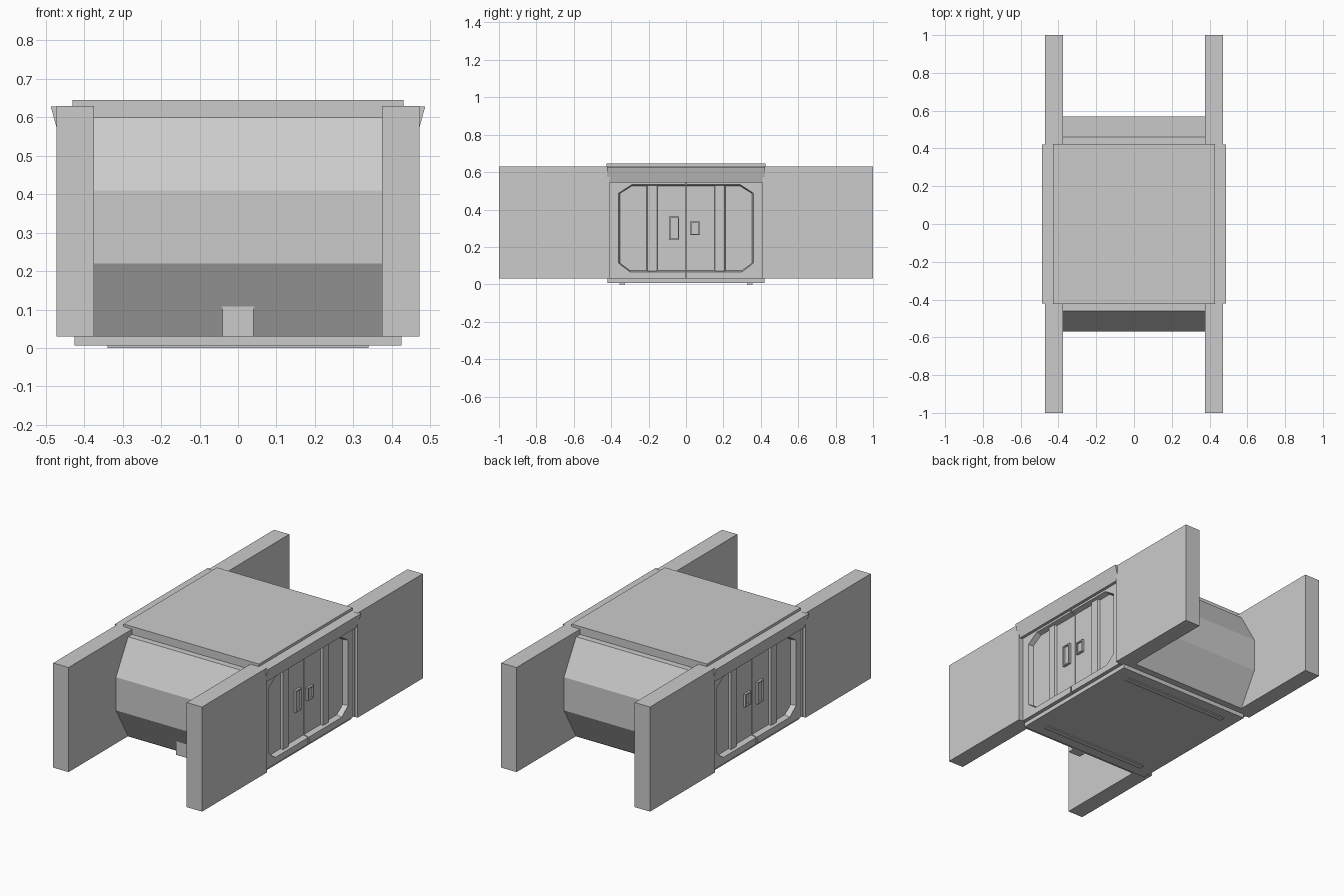
import bpy, bmesh

if "Cube" in bpy.data.objects:
    bpy.data.objects.remove(bpy.data.objects["Cube"])


def make(name, loops, mirror=""):
    """Skin between two matching outlines, then mirror about the given axes."""
    bm = bmesh.new()
    a, b = [[bm.verts.new(p) for p in loop] for loop in loops]
    n = len(a)
    bm.faces.new(a)
    bm.faces.new(b[::-1])
    for i in range(n):
        j = (i + 1) % n
        bm.faces.new((a[i], b[i], b[j], a[j]))
    bmesh.ops.recalc_face_normals(bm, faces=bm.faces)
    me = bpy.data.meshes.new(name)
    bm.to_mesh(me)
    bm.free()
    ob = bpy.data.objects.new(name, me)
    bpy.context.collection.objects.link(ob)
    if mirror:
        m = ob.modifiers.new("Mirror", "MIRROR")
        m.use_axis = ["X" in mirror, "Y" in mirror, False]
        m.use_mirror_merge = False
    return ob


def box(name, x, y, z, mirror=""):
    loops = [[(x[0], y[0], h), (x[1], y[0], h), (x[1], y[1], h), (x[0], y[1], h)] for h in z]
    return make(name, loops, mirror)


def prism_x(name, x0, prof0, x1, prof1, mirror=""):
    return make(name, [[(x0, y, z) for y, z in prof0], [(x1, y, z) for y, z in prof1]], mirror)


# Faceted drum running through the middle
drum = [(-.46, .03), (.46, .03), (.57, .22), (.57, .41),
        (.46, .6), (-.46, .6), (-.57, .41), (-.57, .22)]
prism_x("drum_body", -.375, drum, .375, drum)

# Long side walls, base and roof
box("side_wall", (.375, .472), (.41, 1), (.03, .63), "XY")
box("inner_core", (-.405, .405), (-.41, .41), (.03, .6))
box("base_plate", (-.425, .425), (-.42, .42), (.006, .03))
box("base_skid", (-.34, .34), (.325, .355), (0, .008), "Y")
box("roof_plate", (-.43, .43), (-.424, .424), (.6, .645))

# Slanted eave above each doorway
eave = [(.40, .545), (.464, .545), (.487, .628), (.43, .63), (.40, .63)]
make("eave", [[(x, y, z) for x, z in eave] for y in (-.422, .422)], "X")

# Door frames: two halves around an eight-sided recess with sloped edges
def half_frame(d):
    return [(.003, .03), (.405, .03), (.405, .545), (.003, .545), (.003, .533 - d),
            (.29, .533 - d), (.36 - d, .487), (.36 - d, .113), (.30, .067 + d), (.003, .067 + d)]

prism_x("door_frame", .40, half_frame(.012), .447, half_frame(0), "XY")
box("door_leaf", (.40, .417), (.003, .38), (.05, .545), "XY")

# Raised vertical ribs on the doors
rib0 = [(.15, .07), (.212, .07), (.212, .53), (.15, .53)]
rib1 = [(.156, .07), (.206, .07), (.206, .53), (.156, .53)]
prism_x("door_rib", .41, rib0, .431, rib1, "XY")

# Window and control panel with thin rims
def rimmed(name, y0, y1, z0, z1):
    t = .007
    box(name + "_plate", (.41, .421), (y0, y1), (z0, z1), "X")
    for i, yr in enumerate(((y0, y0 + t), (y1 - t, y1))):
        box(f"{name}_rim_side_{i}", (.41, .43), yr, (z0, z1), "X")
    for i, zr in enumerate(((z0, z0 + t), (z1 - t, z1))):
        box(f"{name}_rim_end_{i}", (.41, .43), (y0 + t, y1 - t), zr, "X")

rimmed("door_window", -.09, -.037, .237, .362)
rimmed("door_panel", .022, .075, .263, .336)

# Corner posts beside the doors
box("corner_post", (.38, .455), (.407, .42), (.03, .6), "XY")

# Small step under the front of the drum
box("front_step", (-.04, .04), (-.505, -.41), (.03, .105))
box("front_step_cap", (-.043, .043), (-.505, -.41), (.105, .112))
